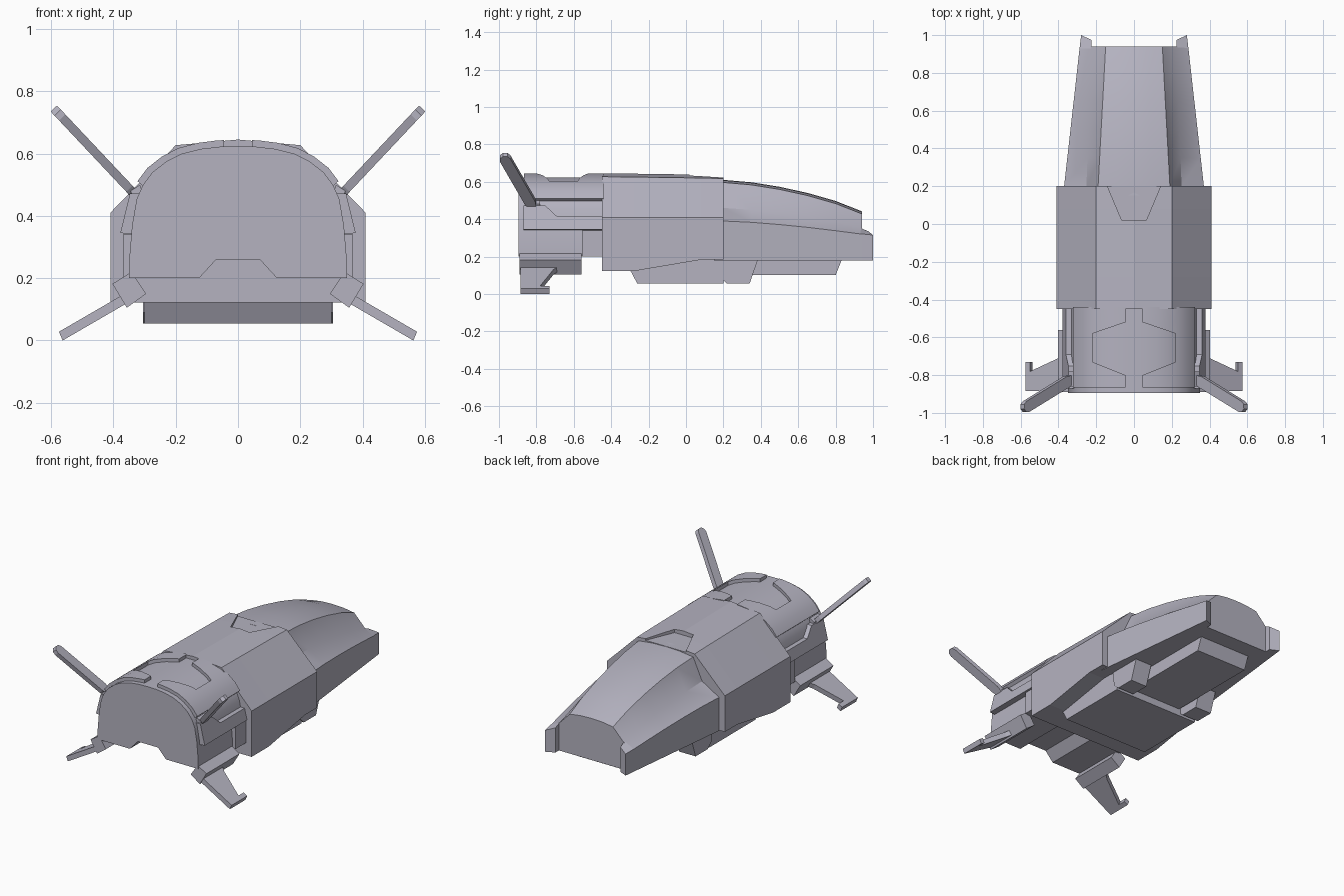
import bpy
import bmesh
from mathutils import Vector

cube = bpy.data.objects.get("Cube")
if cube:
    bpy.data.objects.remove(cube, do_unlink=True)

hull = bpy.data.materials.new("lavender_grey_hull")
hull.use_nodes = True
COLOR = (0.46, 0.45, 0.53, 1)
hull.diffuse_color = COLOR
hull.node_tree.nodes["Principled BSDF"].inputs["Base Color"].default_value = COLOR


def loft(name, rings, cuts=(), mirror=False, smooth=False):
    """Skin rings of equal length, cap the ends, subtract cutters, mirror in x."""
    bm = bmesh.new()
    loops = [[bm.verts.new(p) for p in r] for r in rings]
    n = len(loops[0])
    for a, b in zip(loops, loops[1:]):
        for i in range(n):
            j = (i + 1) % n
            bm.faces.new((a[i], a[j], b[j], b[i]))
    bm.faces.new(loops[0])
    bm.faces.new(loops[-1])
    bmesh.ops.recalc_face_normals(bm, faces=bm.faces)
    mesh = bpy.data.meshes.new(name)
    bm.to_mesh(mesh)
    bm.free()
    mesh.materials.append(hull)
    ob = bpy.data.objects.new(name, mesh)
    bpy.context.collection.objects.link(ob)
    for c in cuts:
        mod = ob.modifiers.new("cut", 'BOOLEAN')
        mod.operation = 'DIFFERENCE'
        mod.solver = 'EXACT'
        mod.object = c
    if mirror:
        ob.modifiers.new("mirror", 'MIRROR').use_mirror_merge = False
    bpy.ops.object.select_all(action='DESELECT')
    bpy.context.view_layer.objects.active = ob
    ob.select_set(True)
    for mod in list(ob.modifiers):
        bpy.ops.object.modifier_apply(modifier=mod.name)
    for c in cuts:
        bpy.data.objects.remove(c, do_unlink=True)
    if smooth:
        bpy.ops.object.shade_smooth_by_angle()
    return ob


def prism(name, profile, axis, lo, hi, **kw):
    """Extrude a 2D profile along x, y or z."""
    def place(p, d):
        q = list(p)
        q.insert(axis, d)
        return q
    return loft(name, [[place(p, d) for p in profile] for d in (lo, hi)], **kw)


def both(half):
    """Close a half outline given from its top centre point downwards."""
    return half + [(-x, z) for x, z in reversed(half) if x > 0]


def ring(half, y):
    return [(x, y, z) for x, z in both(half)]


# Faceted middle hull with a notch in the roof's leading edge
notch = prism("notch_cutter", [(-.145, .21), (-.065, .02), (.065, .02), (.145, .21)],
              2, .612, .8)
mid = [(-.45, .645, .122), (-.28, .643, .122), (.08, .638, .183), (.2, .635, .183)]
loft("middle_hull",
     [ring([(0, t), (.2, t - .018), (.41, .41), (.41, b)], y) for y, t, b in mid],
     cuts=[notch])

# Tapered nose: station, roof, inner and outer fender edge heights
nose = [(.15, .613, .463, .393), (.2, .61, .46, .39), (.35, .597, .45, .383),
        (.5, .573, .435, .371), (.65, .54, .416, .356), (.8, .497, .387, .338),
        (.94, .442, .352, .32)]
rings = []
for y, roof, inner, outer in nose:
    t = (y - .2) / .74
    xc, xi, xo = .19 - .04 * t, .252 - .028 * t, .37 - .083 * t
    rings.append(ring([(0, roof), (xc * .5, roof - .003), (xc, roof - .014),
                       (xi, inner), (xo, outer), (xo, .18)], y))
loft("nose", rings, smooth=True)

# Fender tips projecting past the nose face
loft("fender_tip", [
    [(.224, .93, .18), (.224, .93, .354), (.288, .93, .322), (.288, .93, .18)],
    [(.226, .975, .18), (.226, .975, .335), (.28, 1, .315), (.28, 1, .18)]],
     mirror=True)

# Belly: main tray, forward prongs, and a front block
prism("belly_tray", [(-.3, .13), (-.26, .055), (.2, .055), (.2, .2), (-.28, .2)],
      0, -.3, .3)
prism("belly_prong", [(.17, .2), (.18, .09), (.22, .055), (.34, .055), (.39, .2)],
      0, .19, .305, mirror=True)
prism("belly_front_block", [(.15, .2), (.15, .1), (.8, .1), (.84, .2)], 0, -.18, .18)

# Arched engine section with a channel underneath
arch = [(0, .623), (.06, .622), (.12, .615), (.18, .6), (.23, .575), (.275, .54),
        (.305, .5), (.325, .455), (.34, .37), (.35, .25)]
prism("engine_section", both(arch + [(.35, .2), (.125, .2), (.07, .26)]),
      1, -.895, -.44, smooth=True)

# Raised roof shell with a spine slot and a wide opening
inner = arch[:7]
outer = []
for p in inner:
    v = Vector(p) - Vector((0, .3))
    outer.append(tuple(Vector(p) + v.normalized() * .021))
sunk = [(x * .97, z - .012) for x, z in inner]
right = outer + sunk[::-1]
left = [(-x, z) for x, z in outer[:0:-1]]
left_in = [(-x, z) for x, z in sunk[1:]]
shell = left + outer + sunk[::-1] + left_in
opening = [(.045, -.3), (.045, -.52), (.22, -.58), (.22, -.73), (.045, -.8), (.045, -1)]
opening_cut = prism("opening_cutter", opening + [(-x, y) for x, y in opening[::-1]],
                    2, .4, .9)
prism("roof_shell", shell, 1, -.865, -.44, cuts=[opening_cut], smooth=True)

# Side panels stepped down toward the middle hull
step = prism("step_cutter", [(-.76, .48), (-.69, .415), (-.4, .415), (-.4, .6), (-.76, .6)],
             0, .2, .5)
prism("side_panel", [(.32, .34), (.378, .345), (.347, .472), (.31, .472)],
      1, -.87, -.44, cuts=[step], mirror=True)
prism("side_block", [(.3, .2), (.37, .2), (.37, .34), (.3, .34)],
      1, -.555, -.44, mirror=True)

# Leg mounts: tilted square bars
prism("leg_mount", [(.342, .22), (.403, .182), (.357, .105), (.295, .15)],
      1, -.89, -.56, mirror=True)

# Leg fins slope outward and end in a hooked foot
fin = [(.34, -.66), (.4, -.71), (.55, -.78), (.55, -.73), (.575, -.73),
       (.575, -.885), (.34, -.885)]


def slope(x, y, up):
    return (x - .012 * (1 - up), y, .028 - (x - .575) * .58 - .028 * (1 - up))


loft("leg_fin", [[slope(x, y, up) for x, y in fin] for up in (0, 1)], mirror=True)

# Antenna blades: rounded flat bars leaning out and back
base = Vector((.325, -.815, .462))
axis = Vector((.585, -.975, .738)) - base
length = axis.length
axis.normalize()
wide = (Vector((0, 1, 0)) - axis * axis.y).normalized()
thick = axis.cross(wide)
blade = [(-.02, -.012), (.05, -.03), (length - .02, -.03), (length, -.022),
         (length + .01, 0), (length, .022), (length - .02, .03), (.05, .03), (-.02, .012)]
loft("antenna_blade", [[base + axis * a + wide * w + thick * t for a, w in blade]
                       for t in (-.014, .014)], mirror=True)
prism("antenna_socket", [(.3, .46), (.335, .455), (.345, .48), (.315, .5)],
      1, -.86, -.78, mirror=True)
